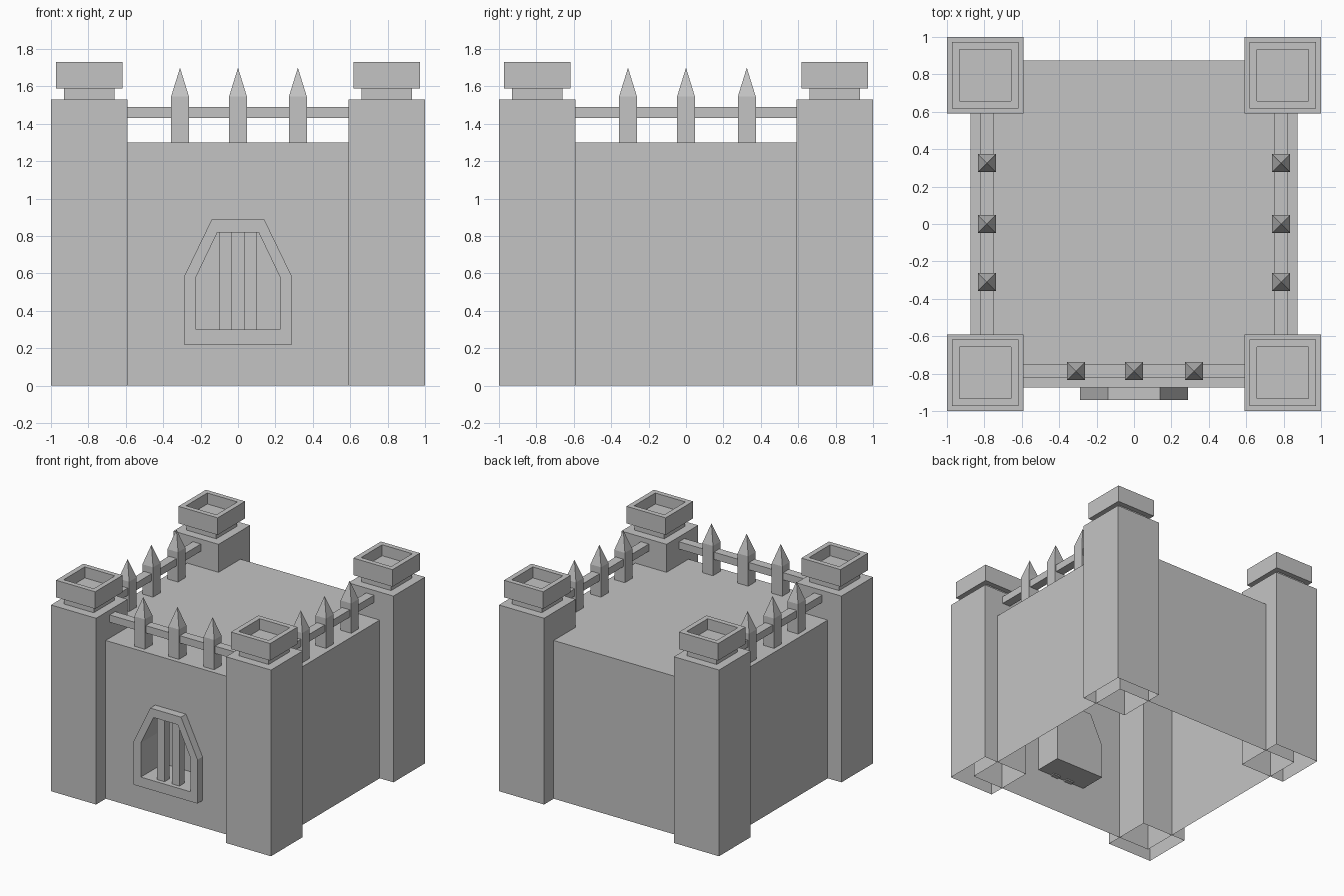
import bpy, bmesh
from mathutils import Matrix, Vector

old = bpy.data.objects.get("Cube")
if old:
    bpy.data.objects.remove(old, do_unlink=True)

STONE = (0.55, 0.55, 0.55, 1)
stone = bpy.data.materials.new("grey_stone")
stone.use_nodes = True
stone.diffuse_color = STONE
stone.node_tree.nodes["Principled BSDF"].inputs["Base Color"].default_value = STONE

WALL, PILLAR, RAIL = 0.875, 0.795, 0.787   # distances from the centre
WALL_TOP, PILLAR_TOP = 1.3, 1.53


def finish(name, bm):
    mesh = bpy.data.meshes.new(name)
    bm.to_mesh(mesh)
    bm.free()
    mesh.materials.append(stone)
    ob = bpy.data.objects.new(name, mesh)
    bpy.context.collection.objects.link(ob)
    return ob


def add_box(bm, lo, hi):
    """Adds a box between two corners and returns its faces."""
    lo, hi = Vector(lo), Vector(hi)
    mat = Matrix.Translation((lo + hi) / 2) @ Matrix.Diagonal((*(hi - lo), 1))
    verts = bmesh.ops.create_cube(bm, size=1, matrix=mat)["verts"]
    return list({f for v in verts for f in v.link_faces})


def drop_faces(bm, faces, direction):
    """Deletes the faces that look in one direction."""
    bm.normal_update()
    gone = [f for f in faces if f.normal.dot(Vector(direction)) > 0.9]
    bmesh.ops.delete(bm, geom=gone, context='FACES')


def face_towards(face, direction):
    face.normal_update()
    if face.normal.dot(direction) < 0:
        face.normal_flip()


def arch(half, shoulder_half, bottom, shoulder, top):
    """Angular arch outline in x and z."""
    right = [(half, bottom), (half, shoulder), (shoulder_half, top)]
    return right + [(-x, z) for x, z in reversed(right)]


outer = arch(0.29, 0.14, 0.22, 0.58, 0.89)
inner = arch(0.225, 0.11, 0.3, 0.58, 0.82)


def ring(bm, outline, y):
    return [bm.verts.new((x, y, z)) for x, z in outline]


def bridge(bm, a, b, centre=None, inward=False):
    """Joins two rings with quads; inward sides look at the centre."""
    for i in range(len(a)):
        j = (i + 1) % len(a)
        f = bm.faces.new((a[i], a[j], b[j], b[i]))
        if centre is None:
            face_towards(f, Vector((0, -1, 0)))
        else:
            out = f.calc_center_median() - centre
            face_towards(f, -out if inward else out)


# Main block: open below, with the gate hole in its front wall
bm = bmesh.new()
block = add_box(bm, (-WALL, -WALL, 0), (WALL, WALL, WALL_TOP))
drop_faces(bm, block, (0, 0, -1))
drop_faces(bm, list(bm.faces), (0, -1, 0))
finish("main_block", bm)

bm = bmesh.new()
rect = [(-WALL, 0), (WALL, 0), (WALL, WALL_TOP), (-WALL, WALL_TOP)]
edges = []
for outline in (rect, inner):
    loop = ring(bm, outline, -WALL)
    edges += [bm.edges.new((loop[i - 1], loop[i])) for i in range(len(loop))]
bmesh.ops.triangle_fill(bm, edges=edges, use_beauty=True, normal=(0, -1, 0))
for f in bm.faces:
    face_towards(f, Vector((0, -1, 0)))
finish("front_wall", bm)

# Gate: raised frame and a deep recess behind it
bm = bmesh.new()
mid = Vector((0, -0.9, 0.55))
front_out, front_in = ring(bm, outer, -0.94), ring(bm, inner, -0.94)
wall_out, recess = ring(bm, outer, -WALL), ring(bm, inner, -0.65)
bridge(bm, front_out, front_in)
bridge(bm, front_out, wall_out, mid)
bridge(bm, front_in, recess, mid, inward=True)
face_towards(bm.faces.new(recess), Vector((0, -1, 0)))
finish("gate_frame", bm)

bm = bmesh.new()
for x in (-0.067, 0.067):
    add_box(bm, (x - 0.034, -0.905, 0.29), (x + 0.034, -0.84, 0.82))
finish("gate_bars", bm)

# Corner pillars with necks and hollow caps
for sx, side in ((1, "left"), (-1, "right")):
    for sy, end in ((-1, "front"), (1, "back")):
        cx, cy = sx * PILLAR, sy * PILLAR

        def block_at(bm, half, z0, z1):
            return add_box(bm, (cx - half, cy - half, z0), (cx + half, cy + half, z1))

        bm = bmesh.new()
        drop_faces(bm, block_at(bm, 0.205, 0, PILLAR_TOP), (0, 0, -1))
        finish(f"pillar_{end}_{side}", bm)

        bm = bmesh.new()
        block_at(bm, 0.135, PILLAR_TOP, 1.59)
        finish(f"pillar_neck_{end}_{side}", bm)

        bm = bmesh.new()
        faces = block_at(bm, 0.178, 1.59, 1.73)
        bm.normal_update()
        top = max(faces, key=lambda f: f.normal.z)
        bmesh.ops.inset_region(bm, faces=[top], thickness=0.058)
        pit = bmesh.ops.extrude_discrete_faces(bm, faces=[top])["faces"][0]
        bmesh.ops.translate(bm, verts=pit.verts, vec=(0, 0, -0.09))
        finish(f"pillar_cap_{end}_{side}", bm)

# Fences on the front and both sides: a rail with three pointed posts
for name, turn, posts in (("front", 0, (-0.31, 0, 0.32)),
                          ("left", 1, (-0.31, 0, 0.325)),
                          ("right", -1, (-0.325, 0, 0.31))):
    spin = Matrix.Rotation(turn * 1.570796, 4, 'Z')
    bm = bmesh.new()
    add_box(bm, (-0.6, -RAIL - 0.036, 1.43), (0.6, -RAIL + 0.036, 1.49))
    bm.transform(spin)
    finish(f"fence_rail_{name}", bm)

    bm = bmesh.new()
    h = 0.048
    for x in posts:
        faces = add_box(bm, (x - h, -RAIL - h, WALL_TOP), (x + h, -RAIL + h, 1.545))
        bm.normal_update()
        top = max(faces, key=lambda f: f.normal.z)
        tip = bmesh.ops.poke(bm, faces=[top])["verts"][0]
        tip.co.z = 1.7
    bm.transform(spin)
    finish(f"fence_posts_{name}", bm)
